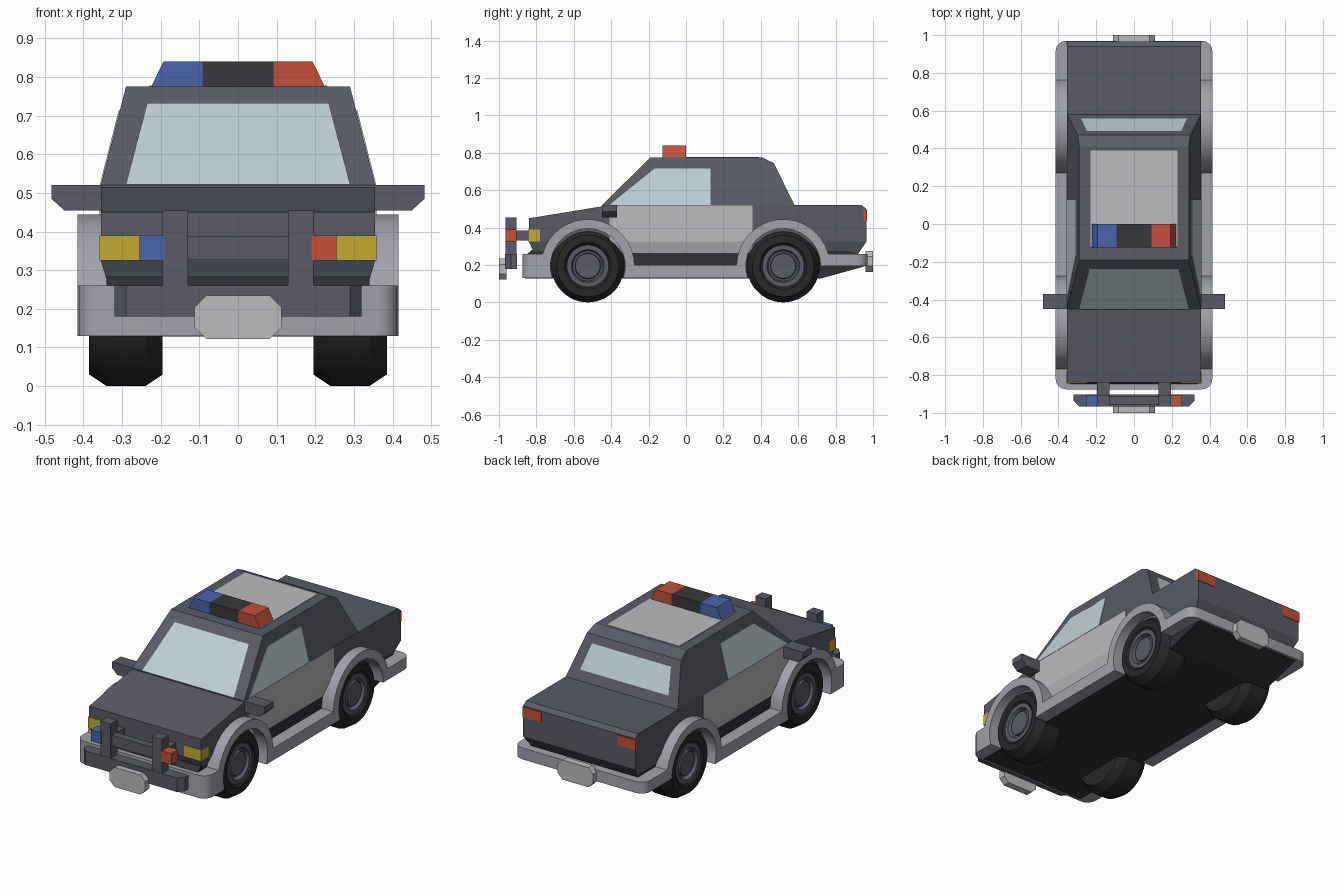
import bpy, bmesh, math

if "Cube" in bpy.data.objects:
    bpy.data.objects.remove(bpy.data.objects["Cube"])

DARK = (0.10, 0.105, 0.135)
LIGHT = (0.36, 0.36, 0.42)
PANEL = (0.50, 0.50, 0.52)
GLASS = (0.52, 0.62, 0.67)
BLACK = (0.02, 0.02, 0.022)
UNDER = (0.03, 0.03, 0.04)
RED, BLUE, YELLOW = (0.55, 0.08, 0.04), (0.07, 0.13, 0.42), (0.55, 0.40, 0.03)
mats = {}


def finish(name, bm, color, smooth=None):
    bmesh.ops.recalc_face_normals(bm, faces=bm.faces)
    me = bpy.data.meshes.new(name)
    bm.to_mesh(me)
    bm.free()
    ob = bpy.data.objects.new(name, me)
    bpy.context.collection.objects.link(ob)
    if color not in mats:
        mats[color] = bpy.data.materials.new("paint_%d" % len(mats))
        mats[color].diffuse_color = (*color, 1)
    me.materials.append(mats[color])
    if smooth:
        bpy.ops.object.select_all(action='DESELECT')
        ob.select_set(True)
        bpy.context.view_layer.objects.active = ob
        bpy.ops.object.shade_smooth_by_angle(angle=math.radians(smooth))
    return ob


def prism_bm(pts, axis, lo, hi):
    """Extrude a 2D outline along an axis; the outline lies in the other two axes."""
    i = 'xyz'.index(axis)
    bm = bmesh.new()
    rings = []
    for d in (lo, hi):
        ring = []
        for p in pts:
            co = list(p)
            co.insert(i, d)
            ring.append(bm.verts.new(co))
        rings.append(ring)
        bm.faces.new(ring)
    n = len(pts)
    for k in range(n):
        bm.faces.new((rings[0][k], rings[0][(k + 1) % n], rings[1][(k + 1) % n], rings[1][k]))
    return bm


def prism(name, pts, axis, lo, hi, color):
    return finish(name, prism_bm(pts, axis, lo, hi), color)


def box(name, x, y, z, color):
    return prism(name, [(x[0], y[0]), (x[1], y[0]), (x[1], y[1]), (x[0], y[1])], 'z', *z, color)


def shaped(name, profile, color, extra=0.0):
    """Full-width side profile whose half width follows the car's cross-section."""
    bm = prism_bm(profile, 'x', -1, 1)
    bmesh.ops.bisect_plane(bm, geom=bm.verts[:] + bm.edges[:] + bm.faces[:],
                           plane_co=(0, 0, 0.325), plane_no=(0, 0, 1))
    for v in bm.verts:
        z = v.co.z
        w = 0.355 - 0.3 * max(0, 0.325 - z) - 0.255 * max(0, z - 0.52)
        v.co.x = math.copysign(w + extra, v.co.x)
    return finish(name, bm, color)


def pane(name, w0, p0, w1, p1, color):
    """Flat panel between a lower and an upper edge, each given as half width and (y, z)."""
    bm = bmesh.new()
    bm.faces.new([bm.verts.new(c) for c in
                  ((-w0, *p0), (w0, *p0), (w1, *p1), (-w1, *p1))])
    ob_face = bm.faces[:]
    bmesh.ops.solidify(bm, geom=ob_face, thickness=0.003)
    return finish(name, bm, color)


def arc(yc, r, a0, a1, n=16):
    return [(yc + r * math.cos(math.radians(a0 + (a1 - a0) * k / n)),
             0.195 + r * math.sin(math.radians(a0 + (a1 - a0) * k / n))) for k in range(n + 1)]


def lathe(name, profile, y, side, color):
    """Spin an (x, radius) profile round a wheel axle."""
    bm = bmesh.new()
    vs = [bm.verts.new((side * x, y, 0.195 + r)) for x, r in profile]
    es = [bm.edges.new(e) for e in zip(vs, vs[1:])]
    bmesh.ops.spin(bm, geom=vs + es, cent=(0, y, 0.195), axis=(1, 0, 0),
                   angle=2 * math.pi, steps=28)
    bmesh.ops.remove_doubles(bm, verts=bm.verts, dist=1e-4)
    return finish(name, bm, color, 32)


# Main body, cabin and side panels
shaped("body", [(-.81, .26), (-.84, .325), (-.84, .45), (-.41, .52), (.94, .52), (.965, .50),
                (.965, .325), (.92, .26), (.5, .26), (.5, .2), (-.5, .2), (-.5, .26)], DARK)
shaped("cabin", [(-.45, .51), (-.45, .52), (-.19, .775), (.41, .775), (.47, .745), (.58, .52),
                 (.58, .51)], DARK)
shaped("door_panels", [(-.41, .2), (.355, .2), (.355, .519), (-.41, .519)], PANEL, 0.003)
shaped("side_windows", [(-.41, .521), (-.17, .715), (.13, .715), (.13, .521)], GLASS, 0.003)

# Windscreen, rear window and roof panel
pane("windscreen", .29, (-.452, .523), .235, (-.238, .733), GLASS)
pane("rear_window", .28, (.558, .572), .25, (.493, .705), GLASS)
box("roof_panel", (-.23, .23), (-.12, .39), (.77, .778), PANEL)

# Bumper skirt with wheel arches, corners rounded in plan
skirt = ([(-.875, .13)] + arc(-.525, .2, 199, -19) + arc(.52, .2, 199, 0)
         + [(.97, .195), (.97, .26)] + arc(.52, .25, 15, 179) + arc(-.525, .25, 1, 165)
         + [(-.875, .26)])
bm = prism_bm(skirt, 'x', -.415, .415)
corners = [e for e in bm.edges
           if all(abs(v.co.x) > .41 and (v.co.y < -.87 or v.co.y > .965) for v in e.verts)
           and abs(e.verts[0].co.z - e.verts[1].co.z) > .01]
bmesh.ops.bevel(bm, geom=corners, offset=0.055, segments=4, profile=0.5, affect='EDGES')
finish("bumper_skirt", bm, LIGHT, 30)

# Dark floor, sloping up at the rear
prism("underbody", [(-.86, .128), (.72, .128), (.955, .193), (.955, .25), (.8, .3),
                    (-.8, .3), (-.86, .25)], 'x', -.34, .34, UNDER)

# Wheels
for y, end in ((-.525, "front"), (.52, "rear")):
    for s, hand in ((1, "right"), (-1, "left")):
        lathe(f"{end}_{hand}_tyre", [(.195, 0), (.195, .165), (.24, .195), (.34, .195),
                                     (.385, .165), (.385, .125), (.372, .112), (.35, .112)],
              y, s, BLACK)
        lathe(f"{end}_{hand}_rim", [(.355, .115), (.378, .112), (.378, .088), (.355, .08),
                                    (.355, .07), (.372, .066), (.372, 0)], y, s, DARK)

# Paired parts: mirrors, lamps, guard posts
for s, hand in ((1, "right"), (-1, "left")):
    prism(f"{hand}_mirror", [(s * .34, .455), (s * .45, .455), (s * .483, .485),
                             (s * .483, .52), (s * .34, .52)], 'y', -.45, -.37, DARK)
    box(f"{hand}_headlight", (s * .25, s * .358), (-.844, -.78), (.325, .39), YELLOW)
    box(f"{hand}_tail_light", (s * .24, s * .357), (.95, .968), (.435, .495), RED)
    prism(f"{hand}_guard_post", [(-.905, .18), (-.965, .18), (-.965, .455), (-.905, .455)],
          'x', s * .13, s * .195, DARK)
    box(f"{hand}_guard_bracket", (s * .13, s * .195), (-.91, -.83), (.33, .385), DARK)
    box(f"{hand}_guard_light", (s * .19, s * .255), (-.966, -.905), (.325, .39),
        RED if s > 0 else BLUE)

# Front guard bars
box("guard_crossbar", (-.135, .135), (-.955, -.912), (.327, .388), DARK)
prism("guard_lower_bar", [(-.32, -.903), (-.32, -.935), (-.29, -.967), (.29, -.967),
                          (.32, -.935), (.32, -.903)], 'z', .18, .26, DARK)

# Number plates (blank octagons)
for name, z, y0, y1 in (("front_plate", .178, -1, -.96), ("rear_plate", .22, .96, 1)):
    h, w, c = .056, .112, .03
    outline = [(-w, z - h + c), (-w + c, z - h), (w - c, z - h), (w, z - h + c),
               (w, z + h - c), (w - c, z + h), (-w + c, z + h), (-w, z + h - c)]
    prism(name, outline, 'y', y0, y1, PANEL)

# Roof light bar: coloured ends, dark middle
box("light_bar_centre", (-.092, .092), (-.125, 0), (.77, .84), (.04, .04, .045))
for s, hand, col in ((1, "right", RED), (-1, "left", BLUE)):
    prism(f"light_bar_{hand}", [(s * .092, .77), (s * .227, .77), (s * .193, .84),
                                (s * .092, .84)], 'y', -.125, 0, col)

for m in bpy.data.materials:
    if m.users and not m.is_grease_pencil:
        m.use_nodes = True
        m.node_tree.nodes["Principled BSDF"].inputs["Base Color"].default_value = m.diffuse_color
